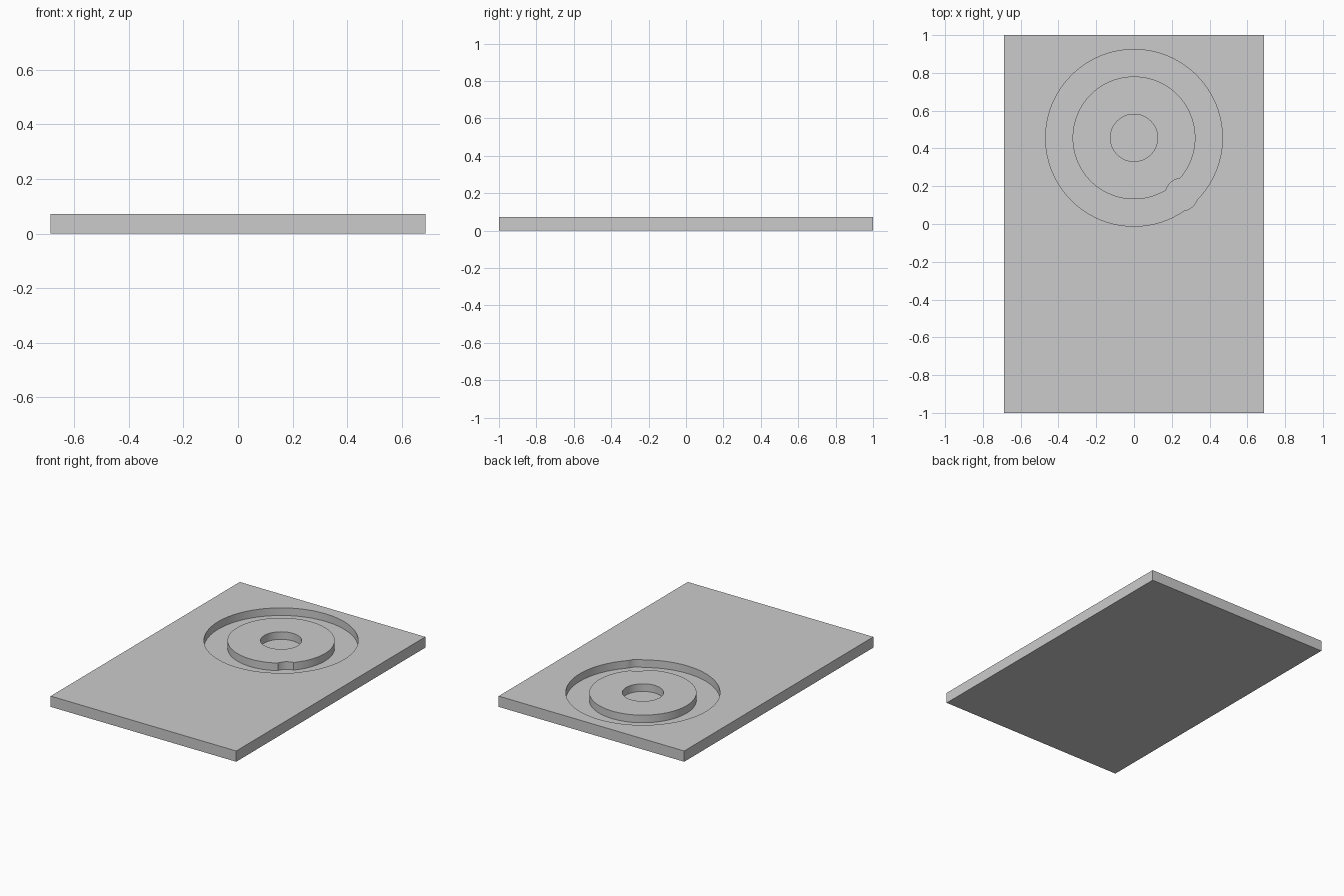
import bpy
import bmesh
import math
from mathutils import Vector

if "Cube" in bpy.data.objects:
    bpy.data.objects.remove(bpy.data.objects["Cube"], do_unlink=True)

WIDTH, LENGTH, THICK = 1.374, 2.0, 0.072
FLOOR = 0.021           # height of the recess floor
DIAL = Vector((0, 0.456, 0))
OUTER, ISLAND, HOLE = 0.468, 0.325, 0.125
NOTCH_RADIUS, NOTCH_DISTANCE, NOTCH_ANGLE = 0.086, 0.392, math.radians(-50)

gray = bpy.data.materials.new("plain gray")
gray.use_nodes = True
color = (0.6, 0.6, 0.6, 1)
gray.diffuse_color = color
gray.node_tree.nodes["Principled BSDF"].inputs["Base Color"].default_value = color


def add_object(name, bm):
    bmesh.ops.recalc_face_normals(bm, faces=bm.faces)
    mesh = bpy.data.meshes.new(name)
    bm.to_mesh(mesh)
    bm.free()
    mesh.materials.append(gray)
    obj = bpy.data.objects.new(name, mesh)
    bpy.context.collection.objects.link(obj)
    return obj


def disc_cutter(name, center, radius, segments):
    bm = bmesh.new()
    bmesh.ops.create_cone(bm, cap_ends=True, segments=segments,
                          radius1=radius, radius2=radius, depth=THICK)
    bmesh.ops.translate(bm, verts=bm.verts,
                        vec=center + Vector((0, 0, FLOOR + THICK / 2)))
    return add_object(name, bm)


def ring_cutter(name, center, inner, outer, segments):
    bm = bmesh.new()
    low, high = FLOOR, FLOOR + THICK
    profile = [(inner, low), (outer, low), (outer, high), (inner, high)]
    verts = [bm.verts.new(center + Vector((r, 0, z))) for r, z in profile]
    edges = [bm.edges.new((verts[i], verts[i - 1])) for i in range(len(verts))]
    bmesh.ops.spin(bm, geom=verts + edges, cent=center, axis=(0, 0, 1),
                   angle=math.tau, steps=segments, use_merge=True)
    bmesh.ops.remove_doubles(bm, verts=bm.verts, dist=0.0001)
    return add_object(name, bm)


# Rectangular plate
bm = bmesh.new()
bmesh.ops.create_cube(bm, size=1)
bmesh.ops.scale(bm, verts=bm.verts, vec=(WIDTH, LENGTH, THICK))
bmesh.ops.translate(bm, verts=bm.verts, vec=(0, 0, THICK / 2))
plate = add_object("plate", bm)

# Ring channel, centre well and finger notch cut into the top
notch_center = DIAL + NOTCH_DISTANCE * Vector(
    (math.cos(NOTCH_ANGLE), math.sin(NOTCH_ANGLE), 0))
cutters = [
    ring_cutter("channel_cutter", DIAL, ISLAND, OUTER, 96),
    disc_cutter("well_cutter", DIAL, HOLE, 64),
    disc_cutter("notch_cutter", notch_center, NOTCH_RADIUS, 32),
]
for cutter in cutters:
    cutter.hide_render = True
    cut = plate.modifiers.new(cutter.name, "BOOLEAN")
    cut.operation = "DIFFERENCE"
    cut.solver = "EXACT"
    cut.object = cutter

# Apply the cuts and drop the cutters
bpy.ops.object.select_all(action="DESELECT")
plate.select_set(True)
bpy.context.view_layer.objects.active = plate
for name in [m.name for m in plate.modifiers]:
    bpy.ops.object.modifier_apply(modifier=name)
for cutter in cutters:
    bpy.data.objects.remove(cutter, do_unlink=True)

bpy.ops.object.shade_smooth_by_angle(angle=math.radians(30))
